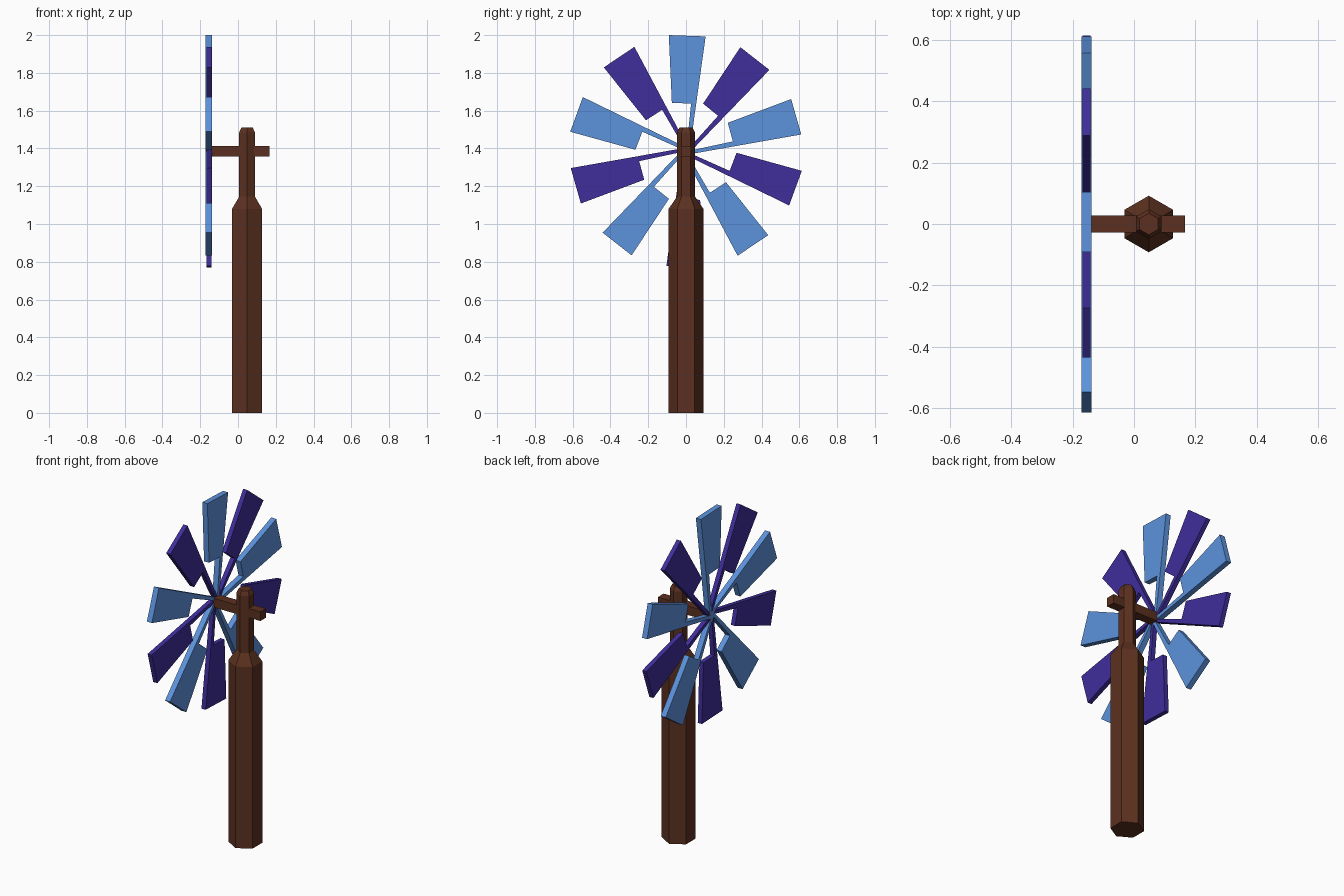
import bpy, bmesh, math
from mathutils import Matrix

if "Cube" in bpy.data.objects:
    bpy.data.objects.remove(bpy.data.objects["Cube"])


def material(name, rgb):
    m = bpy.data.materials.new(name)
    m.diffuse_color = (*rgb, 1)
    m.use_nodes = True
    m.node_tree.nodes["Principled BSDF"].inputs["Base Color"].default_value = m.diffuse_color
    return m


BROWN = material("brown_wood", (0.105, 0.03, 0.014))
BLUE = material("light_blue", (0.107, 0.29, 0.72))
PURPLE = material("purple", (0.05, 0.027, 0.33))
HUB_Z = 1.385


def finish(name, bm, mat):
    bmesh.ops.recalc_face_normals(bm, faces=bm.faces)
    me = bpy.data.meshes.new(name)
    bm.to_mesh(me)
    bm.free()
    me.materials.append(mat)
    ob = bpy.data.objects.new(name, me)
    bpy.context.collection.objects.link(ob)
    return ob


# Six-sided tower: (radius, height) rings, corners pointing along y
bm = bmesh.new()
rings = []
for r, z in [(0.092, 0), (0.092, 1.08), (0.048, 1.145), (0.048, 1.485), (0.035, 1.51)]:
    angles = [math.radians(90 + 60 * i) for i in range(6)]
    rings.append([bm.verts.new((0.048 + r * math.cos(a), r * math.sin(a), z)) for a in angles])
for lo, hi in zip(rings, rings[1:]):
    for i in range(6):
        j = (i + 1) % 6
        bm.faces.new((lo[i], lo[j], hi[j], hi[i]))
bm.faces.new(rings[0])
bm.faces.new(rings[-1])
finish("tower", bm, BROWN)

# Square axle through the tower top
bm = bmesh.new()
bmesh.ops.create_cube(bm, size=1, matrix=Matrix.Translation((-0.002, 0, HUB_Z))
                      @ Matrix.Diagonal((0.336, 0.054, 0.054, 1)))
finish("axle", bm, BROWN)

# Blade outline in (y, z) measured from the hub: lopsided paddle on a thin stem
STEM = [(0.001, 0.0), (0.019, 0.0), (0.054, 0.252), (0.027, 0.252)]
PADDLE = [(0.054, 0.252), (0.104, 0.608), (-0.091, 0.615), (-0.075, 0.257), (0.027, 0.252)]
OUTLINE = STEM[:2] + PADDLE


def blade(index):
    blue = index % 2 == 0
    x0, x1 = (-0.171, -0.138) if blue else (-0.168, -0.141)
    bm = bmesh.new()
    face = bm.faces.new([bm.verts.new((x0, y, z)) for y, z in OUTLINE])
    ext = bmesh.ops.extrude_face_region(bm, geom=[face], use_keep_orig=True)
    verts = [g for g in ext["geom"] if isinstance(g, bmesh.types.BMVert)]
    bmesh.ops.translate(bm, verts=verts, vec=(x1 - x0, 0, 0))
    bm.transform(Matrix.Translation((0, 0, HUB_Z)) @ Matrix.Rotation(index * math.tau / 10, 4, 'X'))
    finish(f"blade_{index + 1}", bm, BLUE if blue else PURPLE)


# Ten blades in alternating colours
for k in range(10):
    blade(k)
